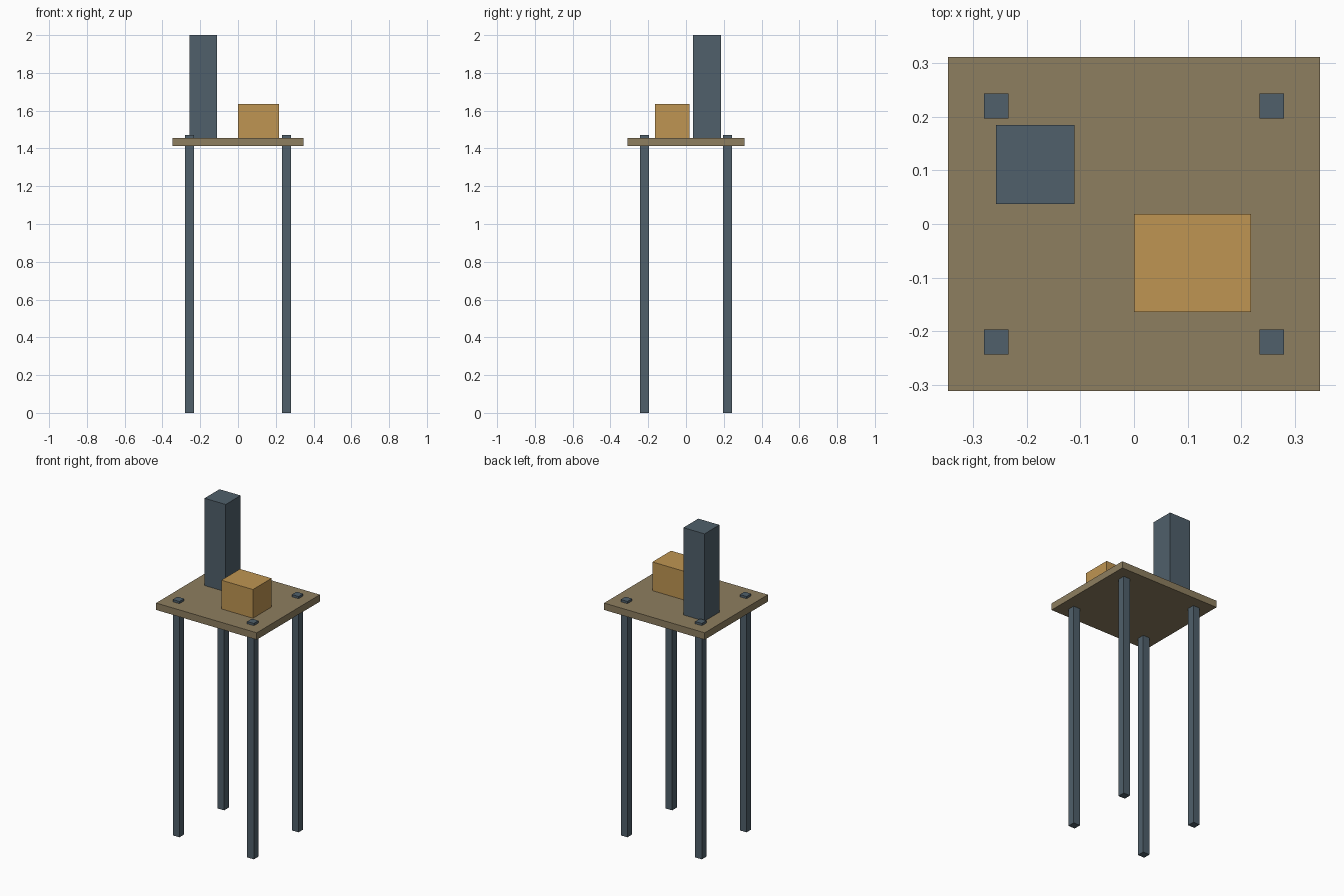
import bpy

if "Cube" in bpy.data.objects:
    bpy.data.objects.remove(bpy.data.objects["Cube"])


def material(name, color):
    mat = bpy.data.materials.new(name)
    mat.diffuse_color = (*color, 1.0)
    mat.use_nodes = True
    mat.node_tree.nodes["Principled BSDF"].inputs["Base Color"].default_value = mat.diffuse_color
    return mat


SLATE = material("slate", (0.08, 0.117, 0.147))
BROWN = material("brown", (0.27, 0.21, 0.115))
ORANGE = material("orange", (0.52, 0.30, 0.085))


def box(name, center, size, z0, z1, mat):
    """Box centred on an x, y point and spanning z0 to z1."""
    bpy.ops.mesh.primitive_cube_add(size=1, location=(*center, (z0 + z1) / 2))
    obj = bpy.context.object
    obj.name = name
    obj.scale = (*size, z1 - z0)
    bpy.ops.object.transform_apply(location=False, rotation=False, scale=True)
    obj.data.materials.append(mat)
    return obj


BOARD_BOTTOM, BOARD_TOP = 1.413, 1.456

# Table board
box("table_board", (0, 0), (0.694, 0.622), BOARD_BOTTOM, BOARD_TOP, BROWN)

# Four legs, poking slightly through the board
for side, sx in (("left", -1), ("right", 1)):
    for end, sy in (("front", -1), ("back", 1)):
        box(f"{end}_{side}_leg", (sx * 0.2565, sy * 0.22), (0.046, 0.046), 0, 1.47, SLATE)

# Tall block and low box standing on the board
box("tall_block", (-0.184, 0.111), (0.146, 0.147), BOARD_TOP, 2.0, SLATE)
box("low_box", (0.109, -0.0725), (0.218, 0.183), BOARD_TOP, 1.635, ORANGE)
